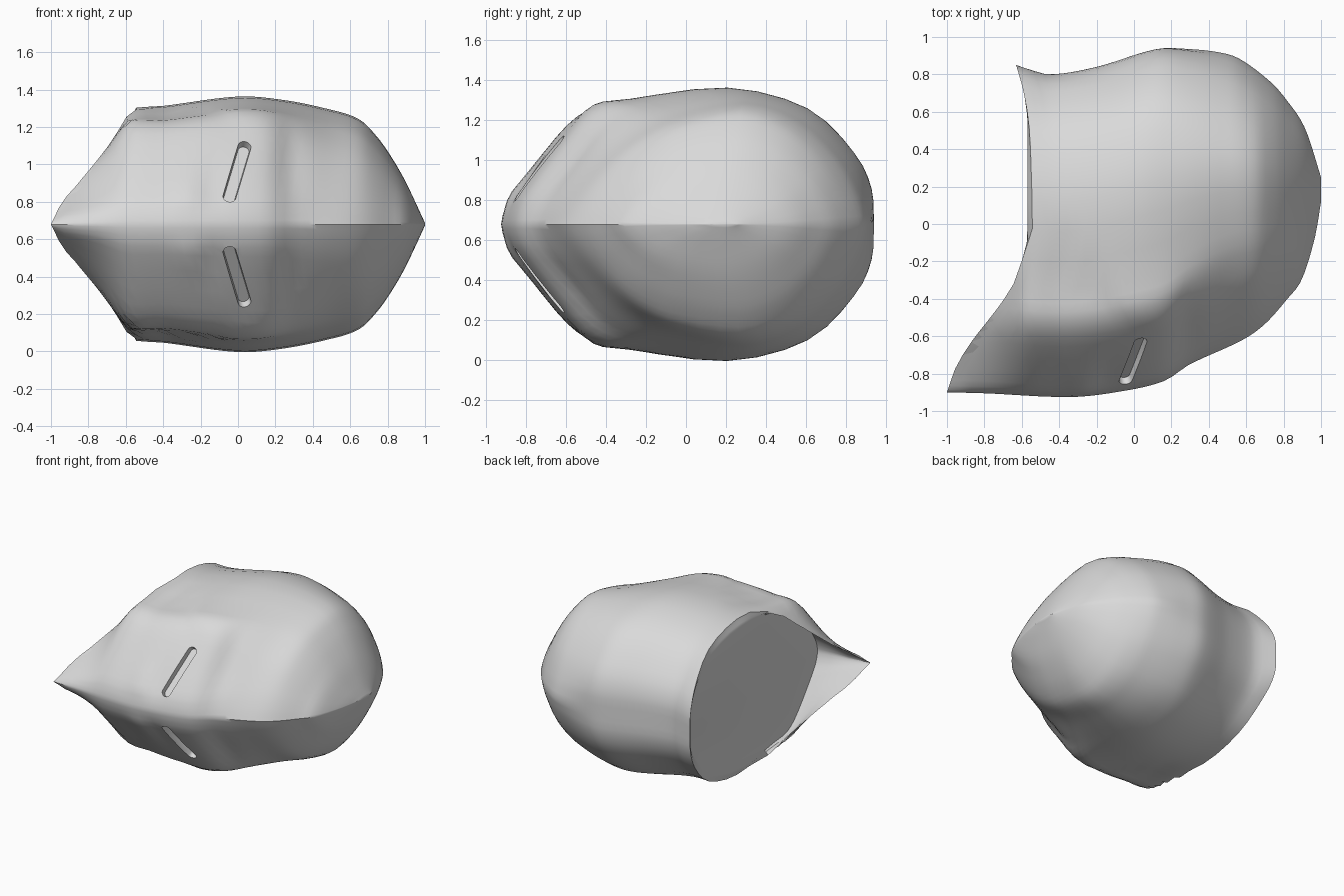
import bpy, bmesh, math
from mathutils import Vector

old = bpy.data.objects.get("Cube")
if old:
    bpy.data.objects.remove(old, do_unlink=True)

MID = 0.68      # height of the symmetry plane
HALF = 30       # samples along half a cross-section
ROWS = 48       # rows from crown to rim
NECK_X = -0.57  # plane closing the neck opening


def curve(pts, x):
    """Smooth interpolation through (x, value) points."""
    x = min(max(x, pts[0][0]), pts[-1][0])
    i = 0
    while i < len(pts) - 2 and x > pts[i + 1][0]:
        i += 1

    def slope(k):
        a, b = pts[max(k - 1, 0)], pts[min(k + 1, len(pts) - 1)]
        return (b[1] - a[1]) / (b[0] - a[0])
    (x0, v0), (x1, v1) = pts[i], pts[i + 1]
    d = x1 - x0
    t = (x - x0) / d
    return ((2*t**3 - 3*t**2 + 1) * v0 + (t**3 - 2*t**2 + t) * d * slope(i)
            + (3*t**2 - 2*t**3) * v1 + (t**3 - t**2) * d * slope(i + 1))


# Outlines along x: face line, back line and half width
FRONT = [(-1, -.9), (-.8, -.905), (-.35, -.925), (-.1, -.9), (.16, -.84), (.3, -.75),
         (.58, -.62), (.7, -.535), (.82, -.4), (.9, -.29), (.97, -.06), (1, .12)]
BACK = [(-.63, .85), (-.57, .83), (-.45, .8), (-.2, .84), (.12, .935), (.3, .935),
        (.47, .915), (.57, .88), (.73, .76), (.81, .67), (.915, .51), (1, .25)]
WIDTH = [(-1, .1), (-.95, .24), (-.87, .29), (-.77, .37), (-.695, .46), (-.63, .56),
         (-.588, .61), (-.5, .627), (-.4, .633), (0, .683), (.225, .667), (.465, .62),
         (.65, .56), (.75, .46), (.82, .36), (.89, .24), (.95, .115), (1, .006)]
# Half cross-sections from front ridge to back: face end and dome end
FACE = [(-.93, 0), (-.915, .07), (-.86, .18), (-.64, .47), (-.49, .595), (-.3, .625),
        (.2, .68), (.6, .58), (.84, .36), (.93, .18), (.94, 0)]
DOME = [(-.93, 0), (-.87, .1), (-.77, .23), (-.6, .4), (-.42, .52), (-.2, .61),
        (.2, .68), (.52, .58), (.76, .37), (.89, .15), (.94, 0)]
# Rim of the opening and seam between face plate and dome
RIM = [(-.93, -1), (-.78, -.95), (-.64, -.87), (-.5, -.77), (-.39, -.695), (-.27, -.63),
       (-.12, -.588), (.05, -.54), (.2, -.545), (.6, -.56), (.8, -.59), (.94, -.63)]
SEAM = [(-.55, .06), (-.2, -.28), (0, -.48), (.2, -.53), (.38, -.43)]


def section(pts, axis, t):
    return curve([(i, p[axis]) for i, p in enumerate(pts)], t * (len(pts) - 1))


def clamp(v):
    return min(max(v, 0), 1)


def bump(x, h, cx, ch, rx, rh):
    return math.exp(-((x - cx) / rx) ** 2 - ((h - ch) / rh) ** 2)


def surface(x, t, sign):
    m = clamp((x - .1) / .5)
    m = m * m * (3 - 2 * m)
    y0, h0 = (section(FACE, a, t) * (1 - m) + section(DOME, a, t) * m for a in (0, 1))
    f, b = curve(FRONT, x), curve(BACK, x)
    y = f + (b - f) * (y0 + .93) / 1.87
    h = h0 / .68 * curve(WIDTH, x)
    # face plate sits slightly below the dome
    fade = min(clamp((.42 - x) / .1), clamp((x + .56) / .15))
    h -= .014 * clamp((curve(SEAM, x) - y) / .08) * clamp(h / .4) * fade
    # brow hollow and cheek relief
    if y < 0:
        y += .02 * bump(x, h, .27, .35, .06, .2)
        y += .015 * bump(x, h, -.14, .2, .06, .1)
        y -= .015 * bump(x, h, -.26, .17, .08, .08)
    return Vector((x, y, MID + sign * h))


def ring_params():
    for j in range(2 * HALF):
        s = j / HALF
        yield (s, 1) if s <= 1 else (2 - s, -1)


def make_object(name, bm):
    bmesh.ops.recalc_face_normals(bm, faces=bm.faces)
    mesh = bpy.data.meshes.new(name)
    bm.to_mesh(mesh)
    bm.free()
    obj = bpy.data.objects.new(name, mesh)
    bpy.context.collection.objects.link(obj)
    return obj


def bridge(bm, a, b):
    n = len(a)
    for j in range(n):
        bm.faces.new((a[j], a[(j + 1) % n], b[(j + 1) % n], b[j]))


# Helmet shell from crown to rim
bm = bmesh.new()
edges = [curve(RIM, section(FACE, 0, t)) for t, _ in ring_params()]
rings = []
for i in range(ROWS + 1):
    u = (i / ROWS) ** 1.5
    rings.append([bm.verts.new(surface(1 + (e - 1) * u, t, sign))
                  for e, (t, sign) in zip(edges, ring_params())])
# Inner jaw wall, following the outside down to the flat neck
for along, scale in ((.6, .965), (.25, .945), (0, .92)):
    ring = []
    for e, (t, sign) in zip(edges, ring_params()):
        x = NECK_X + (e - NECK_X) * along
        centre = Vector((x, -.05, MID))
        ring.append(bm.verts.new(centre + (surface(x, t, sign) - centre) * scale))
    rings.append(ring)
for a, b in zip(rings, rings[1:]):
    bridge(bm, a, b)
bm.faces.new(rings[0])
bm.faces.new(rings[-1])
helmet = make_object("helmet_shell", bm)


def face_point(x, h):
    """Point on the upper half of the face at half width h."""
    lo, hi = 0, .4
    for _ in range(30):
        m = (lo + hi) / 2
        if surface(x, m, 1).z - MID < h:
            lo = m
        else:
            hi = m
    return surface(x, lo, 1)


# Eye slots: rounded recesses cut into each side of the face
low, high = face_point(-.045, .15), face_point(.035, .415)
long_axis = (high - low).normalized()
side = face_point(.06, .28) - face_point(-.08, .28)
normal = side.cross(long_axis).normalized()
if normal.y > 0:
    normal.negate()
across = normal.cross(long_axis).normalized()
for sign in (1, -1):
    bm = bmesh.new()
    loops = []
    for depth, radius in ((.12, .05), (-.045, .03)):
        loop = []
        for k in range(20):
            a = math.pi * (k + .5) / 10
            p = (high if math.sin(a) > 0 else low) + normal * depth
            p = p + (across * math.cos(a) + long_axis * math.sin(a)) * radius
            loop.append(bm.verts.new((p.x, p.y, MID + sign * (p.z - MID))))
        loops.append(loop)
    bridge(bm, *loops)
    for loop in loops:
        bm.faces.new(loop)
    cutter = make_object("eye_slot_cutter", bm)
    cutter.hide_render = True
    mod = helmet.modifiers.new("eye_slot", 'BOOLEAN')
    mod.operation = 'DIFFERENCE'
    mod.solver = 'EXACT'
    mod.object = cutter
    bpy.context.view_layer.objects.active = helmet
    bpy.ops.object.modifier_apply(modifier=mod.name)
    bpy.data.objects.remove(cutter, do_unlink=True)

# Material and shading
grey = bpy.data.materials.new("light_grey")
grey.use_nodes = True
grey.diffuse_color = (.7, .7, .7, 1)
grey.node_tree.nodes["Principled BSDF"].inputs["Base Color"].default_value = (.7, .7, .7, 1)
helmet.data.materials.clear()
helmet.data.materials.append(grey)
for poly in helmet.data.polygons:
    poly.material_index = 0
bpy.ops.object.select_all(action='DESELECT')
helmet.select_set(True)
bpy.context.view_layer.objects.active = helmet
bpy.ops.object.shade_smooth_by_angle(angle=math.radians(40))
